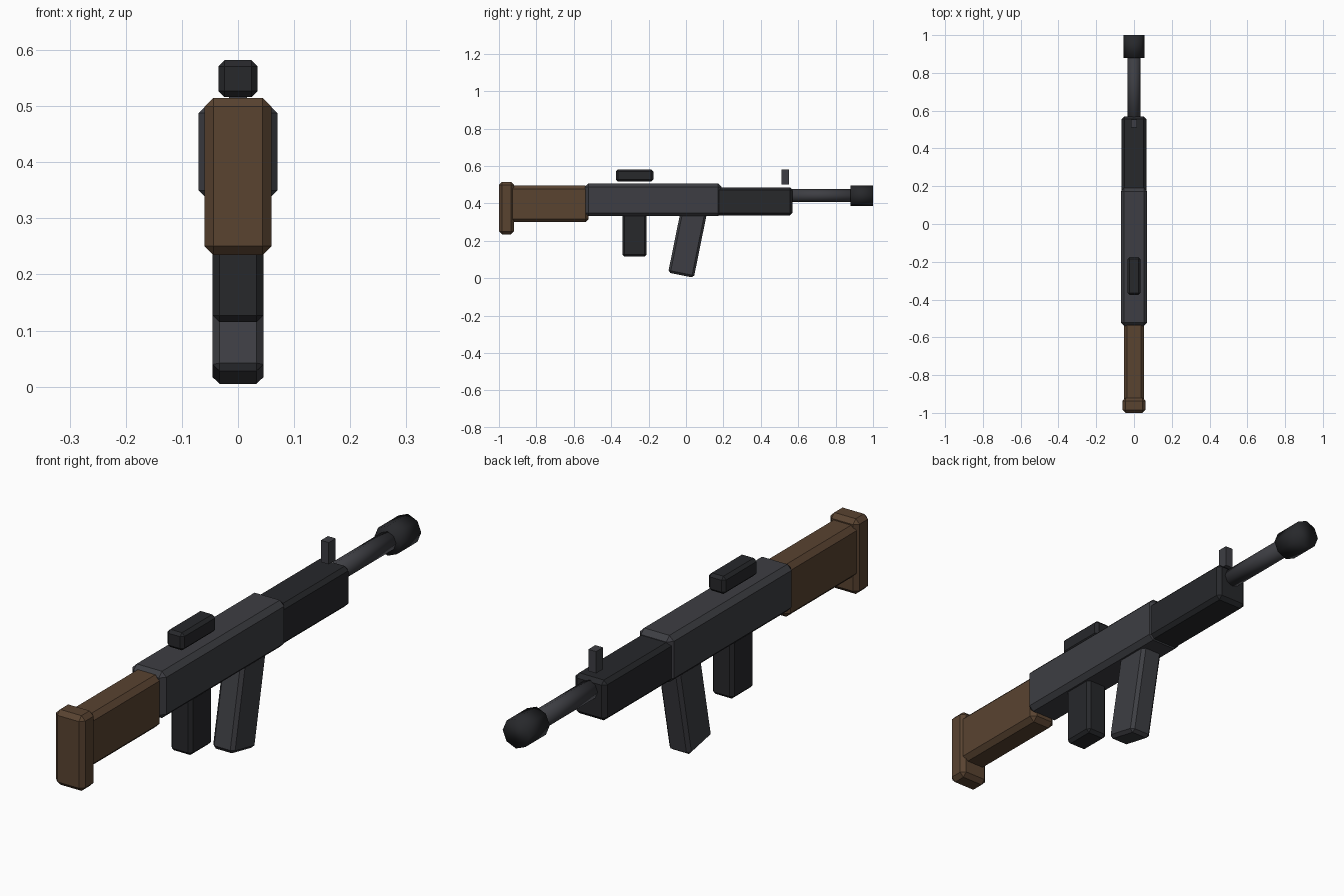
import bpy, math

if "Cube" in bpy.data.objects:
    bpy.data.objects.remove(bpy.data.objects["Cube"])


def material(name, rgb):
    m = bpy.data.materials.new(name)
    m.diffuse_color = (*rgb, 1)
    m.use_nodes = True
    m.node_tree.nodes["Principled BSDF"].inputs["Base Color"].default_value = m.diffuse_color
    return m


STEEL = material("steel", (0.047, 0.048, 0.056))
DARK = material("dark_polymer", (0.020, 0.021, 0.024))
WOOD = material("wood", (0.100, 0.056, 0.030))


def box(name, x, y, z, mat, bevel=0.0, tilt=0.0):
    """Chamfered box: half width x, (min, max) in y and z, tilt about x."""
    bpy.ops.mesh.primitive_cube_add(
        size=1, location=(0, sum(y) / 2, sum(z) / 2))
    ob = bpy.context.object
    ob.name = name
    ob.scale = (2 * x, y[1] - y[0], z[1] - z[0])
    bpy.ops.object.transform_apply(location=False, rotation=False, scale=True)
    ob.rotation_euler.x = tilt
    ob.data.materials.append(mat)
    if bevel:
        mod = ob.modifiers.new("chamfer", 'BEVEL')
        mod.width, mod.segments = bevel, 1
    return ob


def tube(name, r, y, z, mat, sides=8):
    """Low-poly cylinder running along y."""
    bpy.ops.mesh.primitive_cylinder_add(
        vertices=sides, radius=r, depth=y[1] - y[0],
        location=(0, sum(y) / 2, z), rotation=(math.pi / 2, 0, 0))
    ob = bpy.context.object
    ob.name = name
    ob.data.materials.append(mat)
    bpy.ops.object.shade_smooth()
    return ob


# wooden stock
box("butt_plate", 0.06, (-1.0, -0.92), (0.235, 0.515), WOOD, 0.016)
box("stock", 0.054, (-0.945, -0.52), (0.30, 0.495), WOOD, 0.018)

# body
box("receiver", 0.07, (-0.54, 0.19), (0.332, 0.506), STEEL, 0.018)
box("handguard", 0.065, (0.16, 0.57), (0.336, 0.486), DARK, 0.014)

# barrel and muzzle
tube("barrel", 0.035, (0.52, 0.92), 0.442, STEEL)
tube("muzzle", 0.055, (0.88, 1.0), 0.442, DARK)

# sights
box("rear_sight", 0.035, (-0.375, -0.175), (0.516, 0.582), DARK, 0.011)
box("front_sight", 0.016, (0.511, 0.552), (0.50, 0.581), STEEL)

# grip and raked magazine
box("grip", 0.045, (-0.34, -0.21), (0.115, 0.37), DARK, 0.012)
box("magazine", 0.045, (-0.061, 0.079), (0.013, 0.373), STEEL, 0.012, tilt=-0.2)
